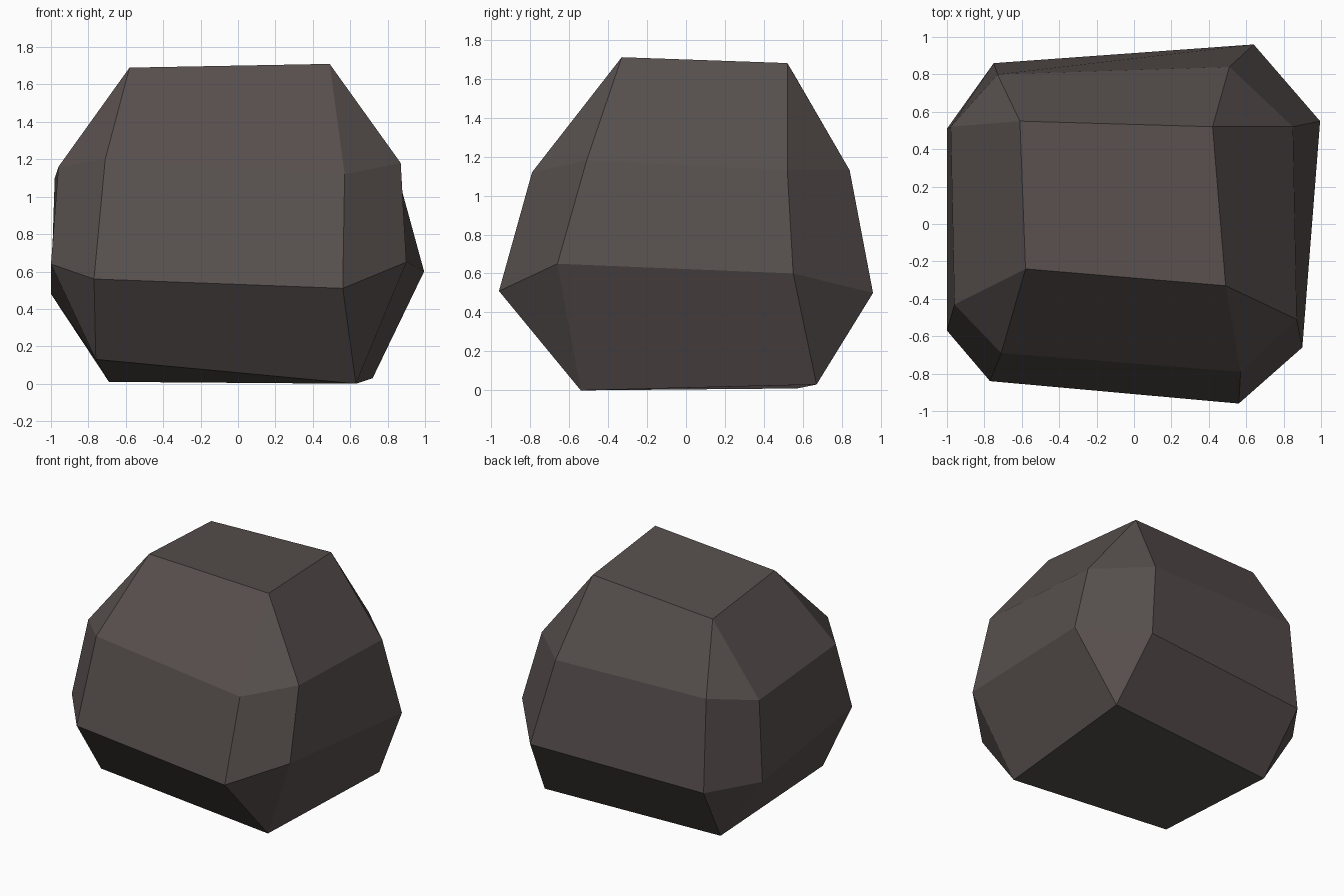
import bpy
import bmesh

if "Cube" in bpy.data.objects:
    bpy.data.objects.remove(bpy.data.objects["Cube"])

# Stone colour
stone = bpy.data.materials.new("dark stone")
stone.diffuse_color = (0.095, 0.079, 0.075, 1)
stone.use_nodes = True
stone.node_tree.nodes["Principled BSDF"].inputs["Base Color"].default_value = stone.diffuse_color

# Chipped block: four corners on top and bottom, two eight-sided girdles between
# (all loops counter-clockwise, starting at the front left corner)
top = [(-.58, -.24, 1.69), (.49, -.33, 1.71), (.42, .52, 1.68), (-.61, .55, 1.63)]
upper = [(-.71, -.69, 1.20), (.57, -.79, 1.12), (.87, -.51, 1.18), (.85, .52, 1.13),
         (.51, .84, 1.13), (-.73, .80, 1.15), (-.98, .52, 1.10), (-.96, -.43, 1.16)]
lower = [(-.77, -.84, .56), (.56, -.96, .51), (.90, -.66, .65), (.995, .55, .60),
         (.64, .96, .50), (-.75, .86, .46), (-1, .51, .48), (-1, -.57, .64)]
bottom = [(-.76, -.56, .13), (.63, -.54, 0), (.72, .67, .03), (-.69, .57, .01)]

bm = bmesh.new()
T, U, L, B = [[bm.verts.new(p) for p in ring] for ring in (top, upper, lower, bottom)]

# Caps
bm.faces.new(T)
bm.faces.new(B[::-1])

# Girdle band
for i in range(8):
    j = (i + 1) % 8
    bm.faces.new((L[i], L[j], U[j], U[i]))

# Sloping sides and triangular corner chips, above and below
for cap, ring in ((T, U), (B, L)):
    for i in range(4):
        a, b, c = ring[2 * i], ring[2 * i + 1], ring[(2 * i + 2) % 8]
        n = cap[(i + 1) % 4]
        bm.faces.new((a, b, n, cap[i]))
        bm.faces.new((b, c, n))

bmesh.ops.recalc_face_normals(bm, faces=bm.faces[:])
mesh = bpy.data.meshes.new("rock")
bm.to_mesh(mesh)
bm.free()
mesh.materials.append(stone)
rock = bpy.data.objects.new("rock", mesh)
bpy.context.collection.objects.link(rock)
